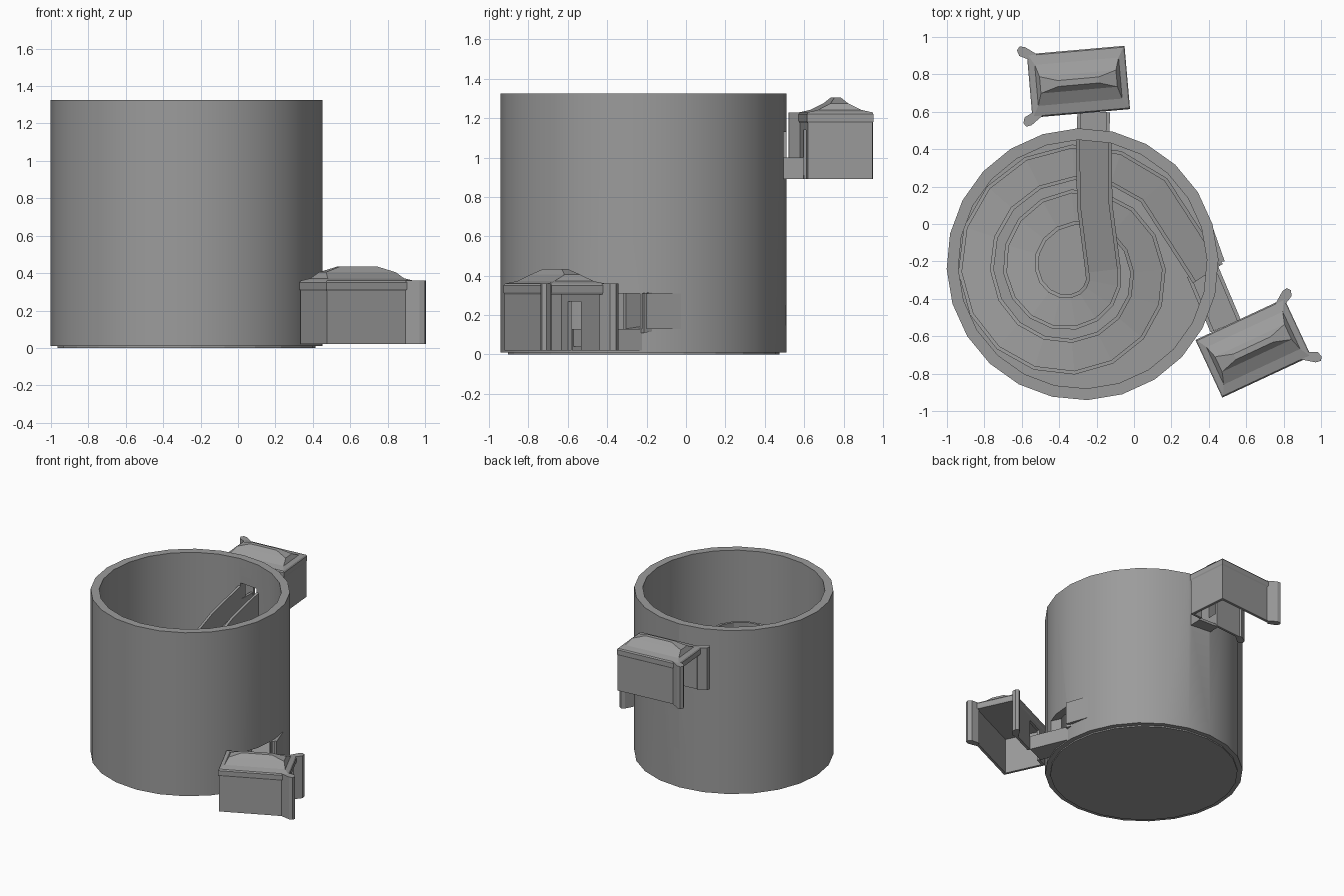
import bpy, bmesh
from math import radians, cos, sin, pi
from mathutils import Vector, Matrix

if "Cube" in bpy.data.objects:
    bpy.data.objects.remove(bpy.data.objects["Cube"])

CX, CY, R, RI = -0.275, -0.215, 0.727, 0.665

grey = bpy.data.materials.new("dark_grey")
grey.diffuse_color = (0.33, 0.33, 0.33, 1)
grey.use_nodes = True
grey.node_tree.nodes["Principled BSDF"].inputs["Base Color"].default_value = grey.diffuse_color


def finish(name, bm, mat=None, smooth=False):
    bmesh.ops.recalc_face_normals(bm, faces=bm.faces)
    me = bpy.data.meshes.new(name)
    bm.to_mesh(me)
    bm.free()
    me.materials.append(grey)
    ob = bpy.data.objects.new(name, me)
    bpy.context.collection.objects.link(ob)
    if mat:
        ob.matrix_world = mat
    if smooth:
        bpy.ops.object.select_all(action='DESELECT')
        ob.select_set(True)
        bpy.context.view_layer.objects.active = ob
        bpy.ops.object.shade_smooth_by_angle(angle=radians(30))
    return ob


def loft(bm, rings, closed=False):
    vs = [[bm.verts.new(p) for p in ring] for ring in rings]
    n = len(vs[0])
    pairs = list(zip(vs, vs[1:])) + ([(vs[-1], vs[0])] if closed else [])
    for a, b in pairs:
        for i in range(n):
            j = (i + 1) % n
            bm.faces.new((a[i], a[j], b[j], b[i]))
    if not closed:
        bm.faces.new(vs[0])
        bm.faces.new(vs[-1])


def prism(bm, outline, z0, z1):
    loft(bm, [[(x, y, z) for x, y in outline] for z in (z0, z1)])


def box(bm, lo, hi):
    prism(bm, [(lo[0], lo[1]), (hi[0], lo[1]), (hi[0], hi[1]), (lo[0], hi[1])], lo[2], hi[2])


def circle(r, z, n=24):
    return [(CX + r * cos(2 * pi * i / n - radians(88)),
             CY + r * sin(2 * pi * i / n - radians(88)), z) for i in range(n)]


def channel(name, path, width, wall, t=0.02, base=0.02):
    """Sweep an upright U section along a path of 3D points."""
    h = width / 2
    prof = [(-h, 0), (h, 0), (h, wall), (h - t, wall), (h - t, base),
            (t - h, base), (t - h, wall), (-h, wall)]
    rings = []
    for i, p in enumerate(path):
        d = path[min(i + 1, len(path) - 1)] - path[max(i - 1, 0)]
        side = Vector((-d.y, d.x, 0)).normalized()
        rings.append([p + side * u + Vector((0, 0, v)) for u, v in prof])
    bm = bmesh.new()
    loft(bm, rings)
    return finish(name, bm)


# Round tower wall with two doorways
bm = bmesh.new()
loft(bm, [circle(R, 0.01), circle(R, 1.325), circle(RI, 1.325), circle(RI, 0.01)], closed=True)
tower = finish("tower_wall", bm, smooth=True)
for loc, ang, z0, z1 in (((-0.215, 0.48), 0, 0.91, 1.13), ((0.40, -0.31), 25, 0.03, 0.31)):
    bm = bmesh.new()
    box(bm, (-0.075, -0.16, z0), (0.075, 0.16, z1))
    cutter = finish("door_cutter", bm,
                    Matrix.Translation((*loc, 0)) @ Matrix.Rotation(radians(ang), 4, 'Z'))
    cutter.hide_render = True
    mod = tower.modifiers.new("door", 'BOOLEAN')
    mod.operation, mod.object, mod.solver = 'DIFFERENCE', cutter, 'EXACT'
    bpy.context.view_layer.objects.active = tower
    bpy.ops.object.modifier_apply(modifier=mod.name)
    bpy.data.objects.remove(cutter)

# Flared guard beside the lower doorway
bm = bmesh.new()
prism(bm, [(0.415, 0.0), (0.485, -0.20), (0.43, -0.20)], 0.13, 0.31)
finish("exit_guard", bm)

# Tower floor
bm = bmesh.new()
loft(bm, [circle(0.69, 0.0), circle(0.69, 0.025)])
finish("tower_floor", bm)

# Spiral slide: straight entry, clockwise spiral outward, straight exit
pts = [Vector((-0.215, 0.47, 0)), Vector((-0.21, 0.1, 0))]
for i in range(31):
    half_turns = i / 8
    r, a = 0.16 + 0.12 * half_turns, -pi * half_turns
    pts.append(Vector((-0.325 + r * cos(a), -0.25 + r * sin(a), 0)))
pts.append(Vector((0.395, -0.265, 0)))
lengths = [0]
for a, b in zip(pts, pts[1:]):
    lengths.append(lengths[-1] + (b - a).length)
for p, s in zip(pts, lengths):
    if s <= lengths[2]:
        p.z = 0.91 - 0.16 * s / lengths[2]
    else:
        p.z = 0.75 - 0.64 * (s - lengths[2]) / (lengths[-1] - lengths[2])
channel("spiral_slide", pts, 0.19, 0.2)

# Bridges between the tower and the huts
channel("upper_bridge", [Vector((-0.22, 0.46, 0.89)), Vector((-0.215, 0.60, 0.89))], 0.175, 0.11)
channel("lower_bridge", [Vector((0.365, -0.25, 0.02)), Vector((0.49, -0.545, 0.02))], 0.175, 0.11)


def hut(name, x, y, z, ang):
    mat = Matrix.Translation((x, y, z)) @ Matrix.Rotation(radians(ang), 4, 'Z')
    # Walls: open at one end and underneath, doorway on the tower side
    bm = bmesh.new()
    t, w = 0.02, 0.165
    box(bm, (-0.265, -w, 0), (-0.265 + t, w, 0.3))
    box(bm, (-0.265 + t, -w, 0), (0.245, t - w, 0.3))
    for x0, x1, z0 in ((-0.265 + t, -0.17, 0), (-0.01, 0.245, 0), (-0.17, -0.01, 0.25)):
        box(bm, (x0, w - t, z0), (x1, w, 0.3))
    finish(name + "_walls", bm, mat)
    # Eaves and concave roof rising to a narrow ridge
    bm = bmesh.new()
    rings = []
    for hx, hy, h in ((0.258, 0.165, 0.285), (0.262, 0.17, 0.295), (0.262, 0.17, 0.33),
                      (0.255, 0.163, 0.34), (0.225, 0.11, 0.352),
                      (0.205, 0.045, 0.385), (0.11, 0.016, 0.415)):
        rings.append([(-0.008 + sx * hx, sy * hy, h)
                      for sx, sy in ((-1, -1), (1, -1), (1, 1), (-1, 1))])
    loft(bm, rings)
    finish(name + "_roof", bm, mat)
    # Flared posts beside the open end
    bm = bmesh.new()
    post = [(0.20, 0.165), (0.235, 0.135), (0.295, 0.165), (0.305, 0.195),
            (0.29, 0.215), (0.262, 0.21)]
    for s in (-1, 1):
        prism(bm, [(px, s * py) for px, py in post], 0, 0.34)
    finish(name + "_posts", bm, mat)


hut("upper_hut", -0.305, 0.76, 0.89, 185)
hut("lower_hut", 0.645, -0.66, 0.02, 25)
